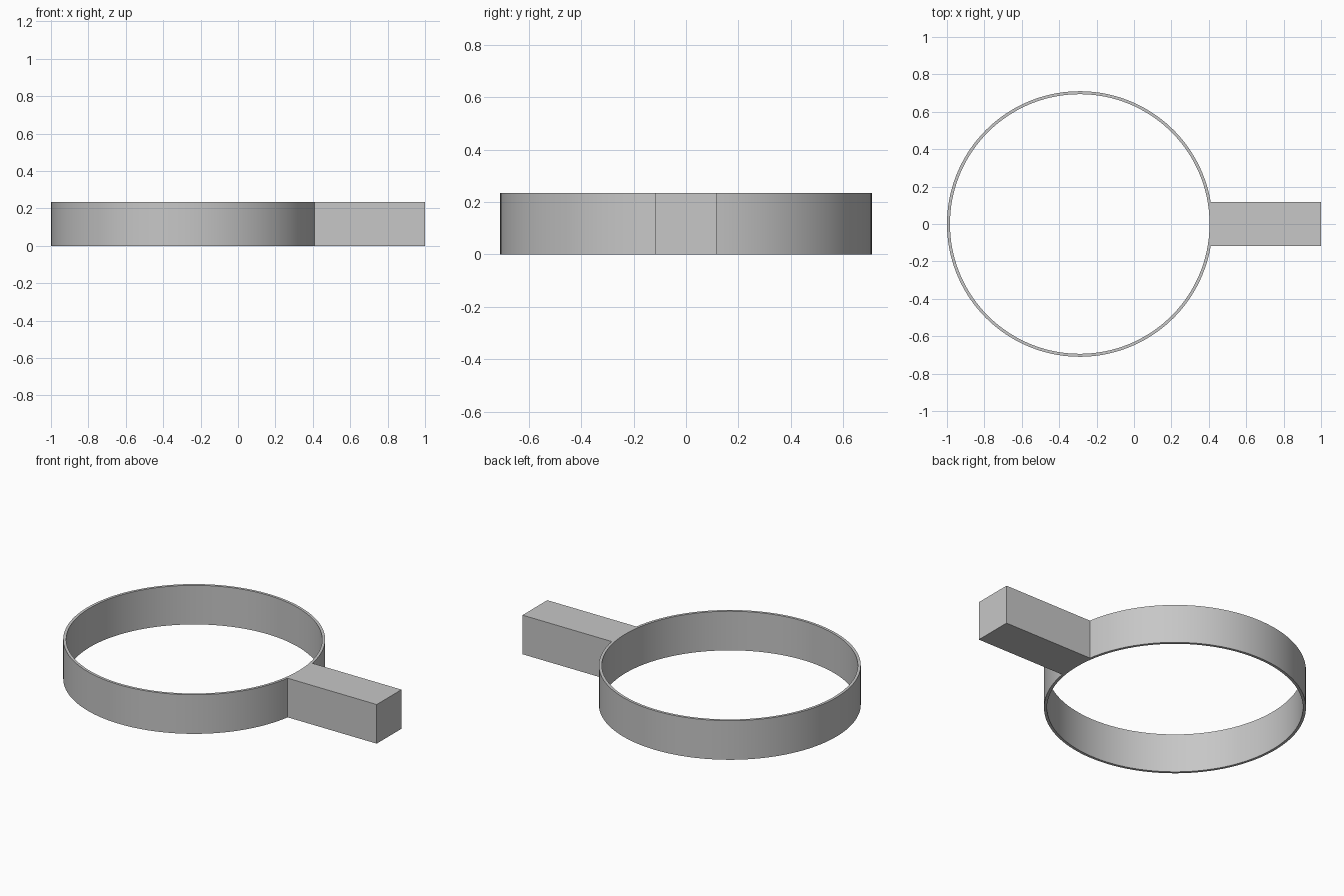
import bpy, bmesh, math

cube = bpy.data.objects.get("Cube")
if cube:
    bpy.data.objects.remove(cube, do_unlink=True)

CENTRE_X, OUTER, INNER = -0.29, 0.71, 0.694
HEIGHT, HALF_WIDTH, TIP_X = 0.234, 0.117, 1.0
SEGMENTS, JOINT_SEGMENTS = 128, 8

grey = bpy.data.materials.new("plain grey")
grey.use_nodes = True
colour = (0.57, 0.57, 0.57, 1)
grey.diffuse_color = colour
grey.node_tree.nodes["Principled BSDF"].inputs["Base Color"].default_value = colour

bm = bmesh.new()


def on_circle(radius, angle):
    return bm.verts.new((CENTRE_X + radius * math.cos(angle), radius * math.sin(angle), 0))


# Thin band, running around from one side of the handle to the other
joint = math.asin(HALF_WIDTH / OUTER)
sweep = 2 * (math.pi - joint)
angles = [joint + sweep * i / SEGMENTS for i in range(SEGMENTS + 1)]
outer = [on_circle(OUTER, a) for a in angles]
inner = [on_circle(INNER, a) for a in angles]
for i in range(SEGMENTS):
    bm.faces.new((inner[i], outer[i], outer[i + 1], inner[i + 1]))

# Handle, whose root closes the inner circle with an arc
arc = [on_circle(INNER, -joint + 2 * joint * i / JOINT_SEGMENTS)
       for i in range(1, JOINT_SEGMENTS)]
tip = [bm.verts.new((TIP_X, side * HALF_WIDTH, 0)) for side in (-1, 1)]
bm.faces.new([inner[-1], outer[-1], *tip, outer[0], inner[0], *reversed(arc)])

# Raise the flat outline into a solid
base = bm.faces[:]
raised = bmesh.ops.extrude_face_region(bm, geom=base, use_keep_orig=True)
top = [v for v in raised["geom"] if isinstance(v, bmesh.types.BMVert)]
bmesh.ops.translate(bm, verts=top, vec=(0, 0, HEIGHT))
bmesh.ops.recalc_face_normals(bm, faces=bm.faces)

mesh = bpy.data.meshes.new("ring_with_handle")
bm.to_mesh(mesh)
bm.free()
mesh.materials.append(grey)
ring = bpy.data.objects.new("ring_with_handle", mesh)
bpy.context.collection.objects.link(ring)

bpy.ops.object.select_all(action="DESELECT")
ring.select_set(True)
bpy.context.view_layer.objects.active = ring
bpy.ops.object.shade_smooth_by_angle(angle=math.radians(30))
